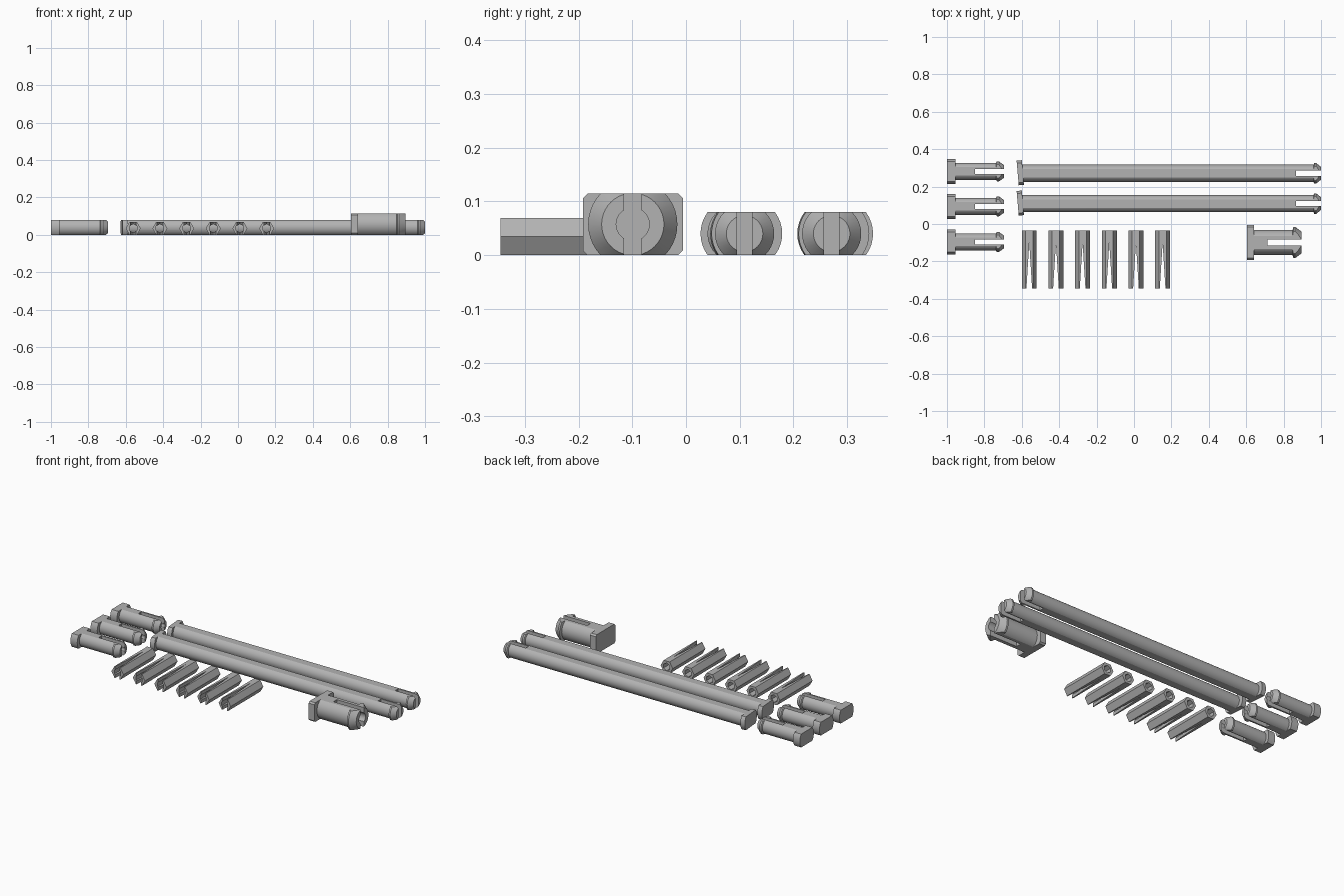
import bpy, bmesh, math
from mathutils import Matrix, Vector

if "Cube" in bpy.data.objects:
    bpy.data.objects.remove(bpy.data.objects["Cube"], do_unlink=True)

grey = bpy.data.materials.new("plain grey")
grey.use_nodes = True
grey.diffuse_color = (0.45, 0.45, 0.45, 1)
grey.node_tree.nodes["Principled BSDF"].inputs["Base Color"].default_value = (0.45, 0.45, 0.45, 1)


def finish(name, bm):
    bmesh.ops.recalc_face_normals(bm, faces=bm.faces)
    mesh = bpy.data.meshes.new(name)
    bm.to_mesh(mesh)
    bm.free()
    mesh.materials.append(grey)
    ob = bpy.data.objects.new(name, mesh)
    bpy.context.collection.objects.link(ob)
    return ob


def box(name, lo, hi):
    lo, hi = Vector(lo), Vector(hi)
    bm = bmesh.new()
    bmesh.ops.create_cube(bm, size=1, matrix=Matrix.Translation((lo + hi) / 2)
                          @ Matrix.Diagonal((*(hi - lo), 1)))
    return finish(name, bm)


def rod(name, axis, radius, start, end, sides, turn=0):
    """Prism along x or y, centred on the other two axes."""
    bm = bmesh.new()
    bmesh.ops.create_cone(bm, cap_ends=True, segments=sides, radius1=radius,
                          radius2=radius, depth=end - start)
    bm.transform(Matrix.Rotation(turn, 4, 'Z'))
    if axis == 'x':
        bm.transform(Matrix.Translation(((start + end) / 2, 0, 0)) @ Matrix.Rotation(math.pi / 2, 4, 'Y'))
    else:
        bm.transform(Matrix.Translation((0, (start + end) / 2, 0)) @ Matrix.Rotation(math.pi / 2, 4, 'X'))
    return finish(name, bm)


def lathe(name, profile, sides=40):
    """Turn (x, radius) points about the x axis."""
    bm = bmesh.new()
    rings = [[bm.verts.new((x, r * math.cos(2 * math.pi * i / sides), r * math.sin(2 * math.pi * i / sides)))
              for i in range(sides)] for x, r in profile]
    for a, b in zip(rings, rings[1:]):
        for i in range(sides):
            j = (i + 1) % sides
            bm.faces.new((a[i], a[j], b[j], b[i]))
    bm.faces.new(rings[0])
    bm.faces.new(rings[-1])
    return finish(name, bm)


def combine(ob, tools):
    """Apply booleans in order and remove the tools."""
    for tool, op in tools:
        mod = ob.modifiers.new("shape", 'BOOLEAN')
        mod.object, mod.operation, mod.solver = tool, op, 'EXACT'
    graph = bpy.context.evaluated_depsgraph_get()
    mesh = bpy.data.meshes.new_from_object(ob.evaluated_get(graph))
    ob.modifiers.clear()
    ob.data = mesh
    for tool, op in tools:
        bpy.data.objects.remove(tool, do_unlink=True)


def smooth(ob):
    bpy.ops.object.select_all(action='DESELECT')
    ob.select_set(True)
    bpy.context.view_layer.objects.active = ob
    bpy.ops.object.shade_smooth_by_angle(angle=math.radians(28))


def snap_pin(name, x0, x1, y, half, shaft, barb, tip, barb_len, slot_x, slot, bore, head):
    """Split barbed pin with flats above and below, lying along x."""
    pin = lathe(name, [(x0 + 0.01, shaft), (x1 - barb_len, shaft), (x1 - barb_len + 0.004, barb),
                       (x1 - barb_len + 0.014, barb), (x1, tip)])
    flats = box("flats_helper", (x0 - 0.1, -1, -half), (x1 + 0.1, 1, half))
    gap = box("slot_helper", (slot_x, -slot, -1), (x1 + 0.1, slot, 1))
    hole = rod("bore_helper", 'x', bore, slot_x, x1 + 0.1, 20)
    combine(pin, [(head, 'UNION'), (flats, 'INTERSECT'), (gap, 'DIFFERENCE'), (hole, 'DIFFERENCE')])
    pin.location = (0, y, half)
    smooth(pin)


# Short pins with rounded heads
for n, y in enumerate((0.281, 0.094, -0.096)):
    head = rod("head_helper", 'x', 0.067, -1, -0.955, 40)
    snap_pin(f"short_pin_{n + 1}", -1, -0.695, y, 0.04, 0.046, 0.054, 0.034, 0.042,
             -0.85, 0.014, 0.018, head)

# Long rods with slightly tilted heads
for n, y in enumerate((0.271, 0.109)):
    head = rod("head_helper", 'x', 0.066, -0.014, 0.014, 40)
    head.data.transform(Matrix.Translation((-0.608, 0.003, 0)) @ Matrix.Rotation(math.radians(5), 4, 'Z'))
    snap_pin(f"long_rod_{n + 1}", -0.62, 1, y, 0.04, 0.046, 0.055, 0.034, 0.04,
             0.865, 0.014, 0.018, head)

# Large pin with a chamfered square head
head = box("head_helper", (0.604, -0.093, -0.0575), (0.642, 0.093, 0.0575))
bm = bmesh.new()
bm.from_mesh(head.data)
along = [e for e in bm.edges if abs(e.verts[0].co.x - e.verts[1].co.x) > 0.01]
bmesh.ops.bevel(bm, geom=along, offset=0.009, segments=1, affect='EDGES')
bm.to_mesh(head.data)
bm.free()
snap_pin("large_pin", 0.604, 0.896, -0.099, 0.0575, 0.068, 0.083, 0.058, 0.048,
         0.715, 0.016, 0.031, head)

# Hexagonal split plugs with tapering slots
for n in range(6):
    plug = rod(f"hex_plug_{n + 1}", 'y', 0.04, -0.345, -0.035, 6)
    if max(abs(v.co.x) for v in plug.data.vertices) < 0.038:
        plug.data.transform(Matrix.Rotation(math.pi / 6, 4, 'Y'))
    hole = rod("bore_helper", 'y', 0.023, -0.4, 0.02, 6)
    if max(abs(v.co.x) for v in hole.data.vertices) > 0.0225:
        hole.data.transform(Matrix.Rotation(math.pi / 6, 4, 'Y'))
    wedge = bmesh.new()
    low = [wedge.verts.new(p) for p in ((-0.016, -0.36, -0.1), (0.016, -0.36, -0.1), (0, -0.1, -0.1))]
    face = wedge.faces.new(low)
    top = bmesh.ops.extrude_face_region(wedge, geom=[face])["geom"]
    bmesh.ops.translate(wedge, vec=(0, 0, 0.2), verts=[v for v in top if isinstance(v, bmesh.types.BMVert)])
    if not any(f.calc_center_median().z < -0.09 for f in wedge.faces):
        wedge.faces.new(low)
    gap = finish("slot_helper", wedge)
    combine(plug, [(hole, 'DIFFERENCE'), (gap, 'DIFFERENCE')])
    plug.location = (-0.56 + 0.1426 * n, 0, 0.0346)
